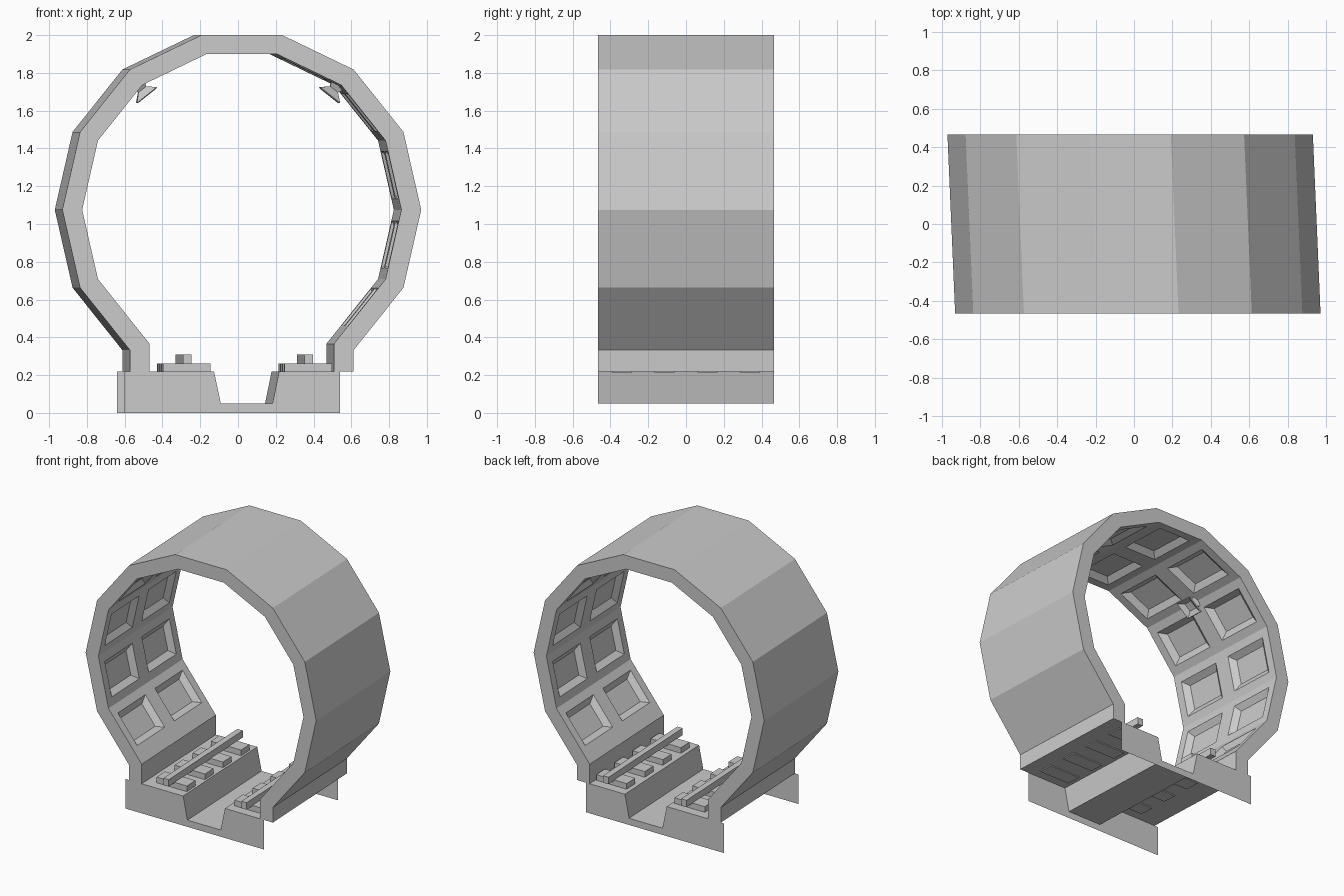
import bpy, bmesh
from math import cos, sin, radians
from mathutils import Vector, Matrix

if "Cube" in bpy.data.objects:
    bpy.data.objects.remove(bpy.data.objects["Cube"])

D = 0.465        # half length of the tunnel piece
SHEAR = -0.043   # sideways lean along y
CZ = 1.075       # ring centre height
STEP = 360 / 14


def finish(bm, name, fix=True):
    if fix:
        bmesh.ops.recalc_face_normals(bm, faces=bm.faces)
    for v in bm.verts:
        v.co.x += SHEAR * v.co.y
    me = bpy.data.meshes.new(name)
    bm.to_mesh(me)
    bm.free()
    ob = bpy.data.objects.new(name, me)
    bpy.context.collection.objects.link(ob)
    return ob


def strip(bm, pts, ys):
    """Sweep an open xz profile along y; returns rows of faces."""
    grid = [[bm.verts.new((x, y, z)) for y in ys] for x, z in pts]
    return [[bm.faces.new((a[j], b[j], b[j + 1], a[j + 1])) for j in range(len(ys) - 1)]
            for a, b in zip(grid, grid[1:])]


def add_box(bm, x0, x1, y0, y1, z0, z1):
    m = Matrix.Translation(((x0 + x1) / 2, (y0 + y1) / 2, (z0 + z1) / 2)) \
        @ Matrix.Diagonal((x1 - x0, y1 - y0, z1 - z0, 1))
    bmesh.ops.create_cube(bm, size=1, matrix=m)


def arc(r):
    return [(r * cos(radians(k * STEP)), CZ + r * sin(radians(k * STEP))) for k in range(-2, 10)]


# Tunnel ring: outer shell, coffered lining, end faces
inner = [(0.488, 0.22), (0.488, 0.366)] + arc(0.845) + [(-0.488, 0.366), (-0.488, 0.22)]
outer = arc(0.95)
outer = [(outer[0][0], 0.22)] + outer + [(outer[-1][0], 0.22)]
bm = bmesh.new()
rows = strip(bm, inner, (-D, 0, D))
bm.normal_update()
panels = [f for row in rows[2:-2] for f in row]
bmesh.ops.inset_individual(bm, faces=panels, thickness=0.06, depth=0, use_even_offset=True)
bmesh.ops.inset_individual(bm, faces=panels, thickness=0.04, depth=-0.035, use_even_offset=True)
strip(bm, outer[::-1], (-D, D))
rim_in = [inner[0], inner[1]] + inner[3:-3] + [inner[-2], inner[-1]]
rim_out = outer[:2] + outer[2:-2] + outer[-2:]
for y in (-D, D):
    a = [bm.verts.new((x, y, z)) for x, z in rim_in]
    b = [bm.verts.new((x, y, z)) for x, z in rim_out]
    for i in range(len(a) - 1):
        q = (a[i], b[i], b[i + 1], a[i + 1])
        bm.faces.new(q if y < 0 else q[::-1])
for s in (1, -1):
    bm.faces.new([bm.verts.new((s * x, s * y, 0.22)) for x, y in
                  ((0.488, -D), (0.488, D), (outer[0][0], D), (outer[0][0], -D))])
finish(bm, "tunnel_ring", fix=False)

# Track bed: two ledges with a sloped channel, open underneath
channel = [(-0.147, 0.22), (-0.111, 0.05), (0.163, 0.05), (0.198, 0.22)]
bm = bmesh.new()
strip(bm, ([(-0.488, 0.22)] + channel + [(0.488, 0.22)])[::-1], (-D, D))
for f in bm.faces:
    f.normal_update()
    if f.normal.z < 0:
        f.normal_flip()
finish(bm, "track_bed", fix=False)

# Thin end plates reaching the ground
bm = bmesh.new()
outline = [(-0.62, 0.22), (-0.62, 0)] + [(0.52, 0), (0.52, 0.22)] + channel[::-1]
for y in (-D, D):
    pts = outline if y < 0 else outline[::-1]
    bm.faces.new([bm.verts.new((x, y, z)) for x, z in pts])
finish(bm, "end_plates", fix=False)

# Sleepers and rails for both tracks
for side, cx in (("left", -0.288), ("right", 0.355)):
    bm = bmesh.new()
    for y in (-0.34, -0.113, 0.113, 0.34):
        add_box(bm, cx - 0.125, cx + 0.125, y - 0.053, y + 0.053, 0.213, 0.262)
    finish(bm, side + "_sleepers")
    bm = bmesh.new()
    add_box(bm, cx - 0.022, cx + 0.022, -D, D, 0.258, 0.31)
    finish(bm, side + "_rail")

# Square flared lamps on the upper lining
for side, ang in (("right", 2 * STEP), ("left", 180 - 2 * STEP)):
    radial = Vector((cos(radians(ang)), 0, sin(radians(ang))))
    tangent = Vector((-radial.z, 0, radial.x))
    along = Vector((0, 1, 0))
    bm = bmesh.new()
    loops = []
    for r, h in ((0.85, 0.045), (0.815, 0.026), (0.778, 0.067), (0.773, 0.062), (0.797, 0.03)):
        c = Vector((0, 0, CZ)) + radial * r
        loops.append([bm.verts.new(c + tangent * h * u + along * h * v)
                      for u, v in ((-1, -1), (1, -1), (1, 1), (-1, 1))])
    for a, b in zip(loops, loops[1:]):
        for i in range(4):
            j = (i + 1) % 4
            bm.faces.new((a[i], a[j], b[j], b[i]))
    bm.faces.new(loops[0])
    bm.faces.new(loops[-1])
    finish(bm, side + "_lamp")
